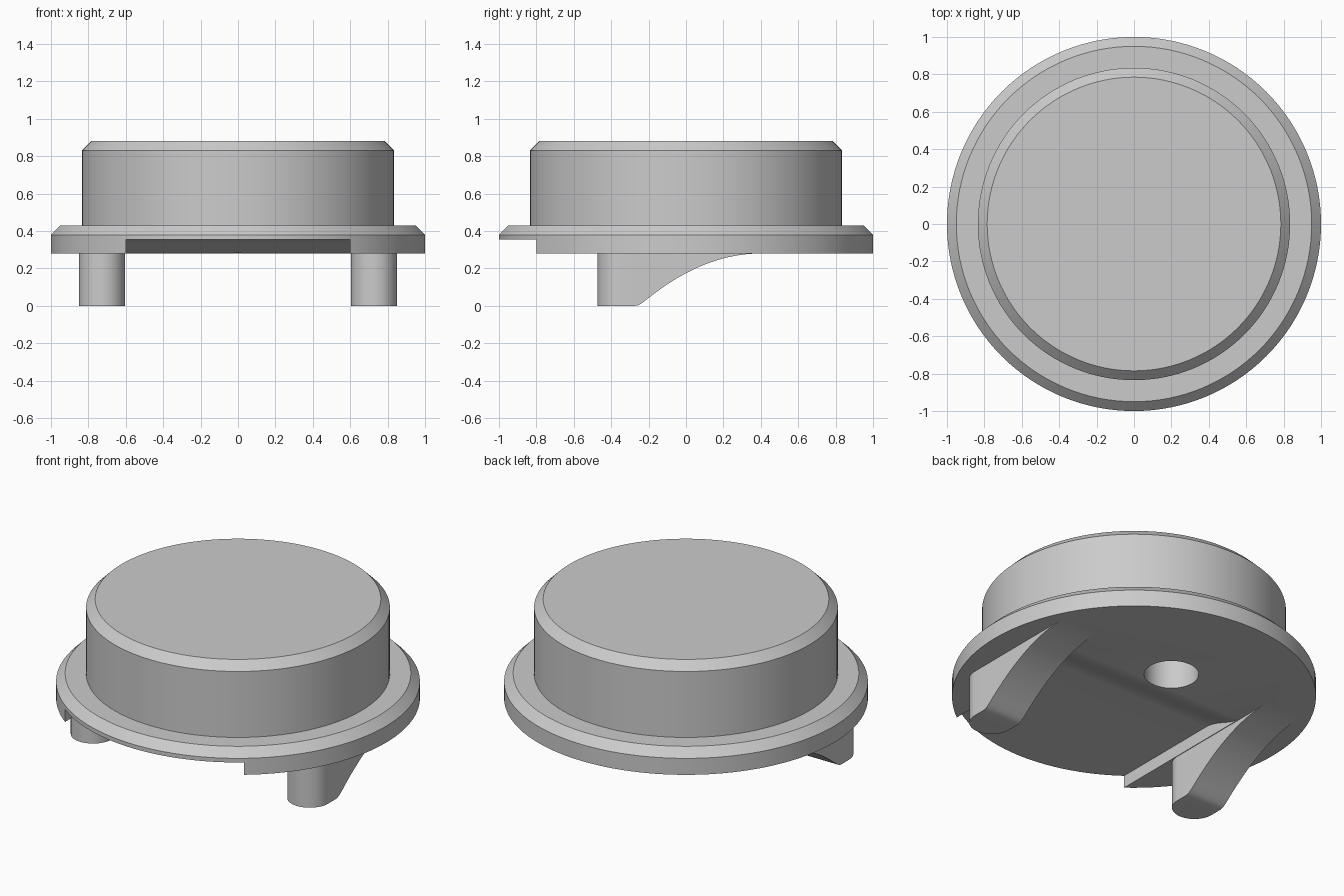
import bpy, bmesh, math

if "Cube" in bpy.data.objects:
    bpy.data.objects.remove(bpy.data.objects["Cube"])

grey = bpy.data.materials.new("plain_grey")
grey.diffuse_color = (0.6, 0.6, 0.6, 1)
grey.use_nodes = True
grey.node_tree.nodes["Principled BSDF"].inputs["Base Color"].default_value = grey.diffuse_color


def make_object(name, bm):
    bmesh.ops.remove_doubles(bm, verts=bm.verts, dist=1e-5)
    bmesh.ops.recalc_face_normals(bm, faces=bm.faces)
    mesh = bpy.data.meshes.new(name)
    bm.to_mesh(mesh)
    bm.free()
    mesh.materials.append(grey)
    obj = bpy.data.objects.new(name, mesh)
    bpy.context.collection.objects.link(obj)
    return obj


def activate(obj):
    bpy.ops.object.select_all(action='DESELECT')
    obj.select_set(True)
    bpy.context.view_layer.objects.active = obj


def lathe(name, profile, segments, cx=0, cy=0):
    """Closed solid of revolution from (radius, z) points, capped at both ends."""
    bm = bmesh.new()
    rings = [[bm.verts.new((cx + r * math.cos(2 * math.pi * i / segments),
                            cy + r * math.sin(2 * math.pi * i / segments), z))
              for i in range(segments)] for r, z in profile]
    for a, b in zip(rings, rings[1:]):
        for i in range(segments):
            j = (i + 1) % segments
            bm.faces.new((a[i], a[j], b[j], b[i]))
    bm.faces.new(rings[0])
    bm.faces.new(rings[-1])
    return make_object(name, bm)


def prism_x(name, profile, x0, x1):
    """Extrude a (y, z) outline along x."""
    bm = bmesh.new()
    face = bm.faces.new([bm.verts.new((x0, y, z)) for y, z in profile])
    new = bmesh.ops.extrude_face_region(bm, geom=[face])["geom"]
    bmesh.ops.translate(bm, vec=(x1 - x0, 0, 0),
                        verts=[v for v in new if isinstance(v, bmesh.types.BMVert)])
    return make_object(name, bm)


def cut(obj, cutter):
    activate(obj)
    mod = obj.modifiers.new("cut", 'BOOLEAN')
    mod.operation = 'DIFFERENCE'
    mod.solver = 'EXACT'
    mod.object = cutter
    bpy.ops.object.modifier_apply(modifier=mod.name)
    bpy.data.objects.remove(cutter)


# Chamfered round body with a wide flange
body = lathe("cap_body", [(1, 0.28), (1, 0.38), (0.95, 0.43), (0.835, 0.43),
                          (0.835, 0.83), (0.785, 0.88)], 128)

# Front recess under the flange, fading out through a soft ramp
ramp = []
for i in range(17):
    t = i / 16
    ramp.append((-0.1 + 0.3 * t, 0.355 - 0.076 * t * t * (3 - 2 * t)))
cut(body, prism_x("recess_cutter", [(-1.2, 0.1), (-1.2, 0.355)] + ramp + [(0.2, 0.1)],
                  -0.6, 0.6))

# Blind hole in the underside
cut(body, lathe("hole_cutter", [(0.15, 0.1), (0.15, 0.63)], 48, 0, 0.32))


# Legs: round front, straight sides, curved underside running into the body
def leg(name, cx):
    r, cy, top = 0.123, -0.35, 0.3
    stations = []
    for i in range(17):
        a = math.pi / 2 * i / 16
        stations.append((cy - r * math.cos(a), r * math.sin(a), 0))
    curve = [(-0.275, 0), (-0.26, 0.002), (-0.245, 0.009), (-0.225, 0.022)]
    for i in range(1, 21):
        t = i / 20
        curve.append((-0.225 + 0.625 * t, 0.28 - 0.258 * (1 - t) ** 2))
    stations += [(y, r, z) for y, z in curve]
    bm = bmesh.new()
    loops = [[bm.verts.new(p) for p in ((cx - w, y, z), (cx + w, y, z),
                                        (cx + w, y, top), (cx - w, y, top))]
             for y, w, z in stations]
    for a, b in zip(loops, loops[1:]):
        for i in range(4):
            j = (i + 1) % 4
            bm.faces.new((a[i], a[j], b[j], b[i]))
    bm.faces.new(loops[-1])
    return make_object(name, bm)


parts = [body, leg("left_leg", -0.727), leg("right_leg", 0.727)]
for obj in parts:
    activate(obj)
    bpy.ops.object.shade_smooth_by_angle(angle=math.radians(30))
